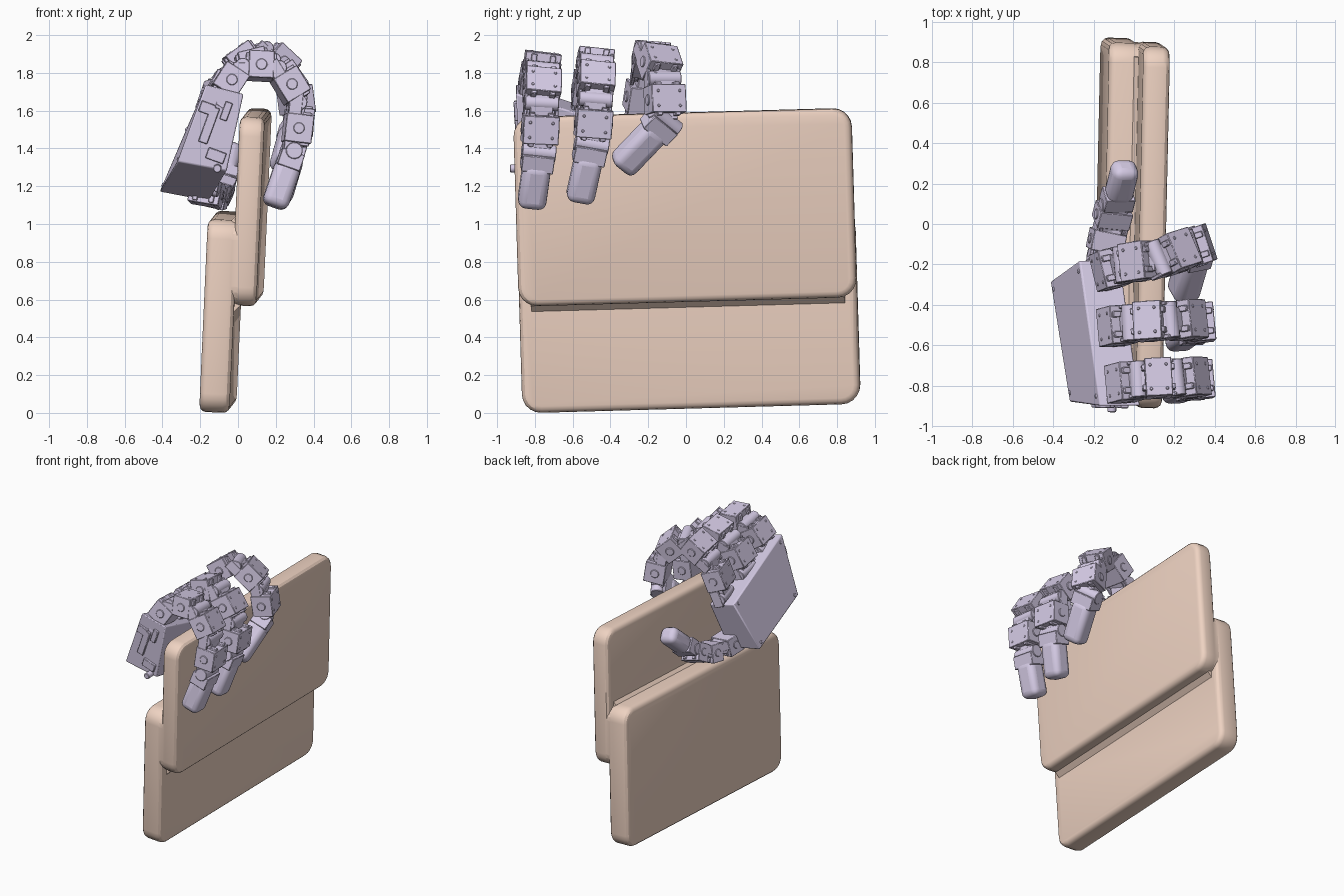
import bpy, bmesh, math
from mathutils import Matrix, Vector

if "Cube" in bpy.data.objects:
    bpy.data.objects.remove(bpy.data.objects["Cube"])


def material(name, rgb):
    m = bpy.data.materials.new(name)
    m.diffuse_color = (*rgb, 1)
    m.use_nodes = True
    m.node_tree.nodes["Principled BSDF"].inputs["Base Color"].default_value = m.diffuse_color
    return m


TAN = material("tan", (0.86, 0.65, 0.54))
LILAC = material("lilac", (0.67, 0.60, 0.79))


def finish(name, bm, mat, bevel=0.0, segments=2):
    bmesh.ops.recalc_face_normals(bm, faces=bm.faces)
    me = bpy.data.meshes.new(name)
    bm.to_mesh(me)
    bm.free()
    ob = bpy.data.objects.new(name, me)
    bpy.context.collection.objects.link(ob)
    me.materials.append(mat)
    if bevel:
        b = ob.modifiers.new("bevel", 'BEVEL')
        b.width, b.segments, b.limit_method = bevel, segments, 'ANGLE'
        b.angle_limit = math.radians(35)
    smooth(ob)
    return ob


def smooth(ob):
    bpy.ops.object.select_all(action='DESELECT')
    ob.select_set(True)
    bpy.context.view_layer.objects.active = ob
    bpy.ops.object.shade_smooth_by_angle(angle=math.radians(30))


def box(bm, frame, centre, size):
    m = frame @ Matrix.Translation(centre) @ Matrix.Diagonal((*size, 1))
    return bmesh.ops.create_cube(bm, size=1, matrix=m)["verts"]


def cyl(bm, frame, centre, r, depth, axis='Z', n=14):
    rot = {'X': Matrix.Rotation(math.pi / 2, 4, 'Y'), 'Y': Matrix.Rotation(math.pi / 2, 4, 'X'),
           'Z': Matrix.Identity(4)}[axis]
    bmesh.ops.create_cone(bm, cap_ends=True, segments=n, radius1=r, radius2=r, depth=depth,
                          matrix=frame @ Matrix.Translation(centre) @ rot)


def axes_frame(x, y, z, origin):
    m = Matrix((x, y, z)).transposed().to_4x4()
    m.translation = origin
    return m


def along(p, q, side):
    """Frame at p with z towards q and y along the hinge side."""
    z = (q - p).normalized()
    y = (side - z * side.dot(z)).normalized()
    return axes_frame(y.cross(z), y, z, p)


# ---- two offset slabs fused into one stepped board, slightly leaning ----
lean = axes_frame(Vector((1, -.022, -.045)), Vector((.022, 1, .028)), Vector((.045, -.03, 1)),
                  Vector((-.107, .03, .025)))


def slab(name, n0, n1, v0, v1, width=1.79, rim_round=.035):
    bm = bmesh.new()
    box(bm, Matrix.Identity(4), ((n0 + n1) / 2, 0, (v0 + v1) / 2), (n1 - n0, width, v1 - v0))
    corner = [e for e in bm.edges if abs(e.verts[0].co.x - e.verts[1].co.x) > .01]
    bmesh.ops.bevel(bm, geom=corner, offset=.1, segments=5, profile=.5, affect='EDGES')
    if rim_round:
        rim = [e for e in bm.edges if e.calc_face_angle(0) > 1]
        bmesh.ops.bevel(bm, geom=rim, offset=rim_round, segments=3, profile=.5, affect='EDGES')
    bm.transform(lean)
    return finish(name, bm, TAN)


def fillet(name, n, v, r):
    """Sloped strip filling the inside corner of a step."""
    bm = bmesh.new()
    box(bm, Matrix.Translation((n, 0, v)) @ Matrix.Rotation(math.pi / 4, 4, 'Y'), (0, 0, 0), (r, 1.66, r))
    bm.transform(lean)
    return finish(name, bm, TAN)


board = slab("stepped_board", -.08, .08, 0, 1.02)
for other in (slab("upper_slab", .065, .197, .57, 1.57),
              slab("core", .025, .118, .572, 1.018, 1.784, 0),
              fillet("lower_fillet", .08, .57, .045), fillet("ledge_fillet", .065, 1.02, .03)):
    u = board.modifiers.new("union", 'BOOLEAN')
    u.operation, u.object, u.solver = 'UNION', other, 'EXACT'
    bpy.context.view_layer.objects.active = board
    bpy.ops.object.modifier_apply(modifier="union")
    bpy.data.objects.remove(other)
smooth(board)

# ---- palm: tapered block, back face corners plus thickness ----
A, B = Vector((-.415, -.285, 1.17)), Vector((-.32, -.88, 1.33))
C, D = Vector((-.27, -.18, 1.51)), Vector((-.17, -.90, 1.74))
low, high = Vector((.26, 0, -.05)), Vector((.2, 0, -.05))
bm = bmesh.new()
for p in (A, B, C, D, A + low, B + low, C + high, D + high):
    bm.verts.new(p)
bmesh.ops.convex_hull(bm, input=bm.verts)
bmesh.ops.dissolve_limit(bm, angle_limit=.12, verts=bm.verts, edges=bm.edges)
finish("palm", bm, LILAC, .008)

# ---- palm fittings: back screws, side connector and ribs ----
bm = bmesh.new()
back = along(A, C, B - A)
mid = (A + B + C + D) / 4
for p in (A, B, C, D):
    f = back.copy()
    f.translation = p.lerp(mid, .14)
    cyl(bm, f, (0, 0, 0), .012, .012, 'X', 10)
side = along(B, D, Vector((0, -1, 0)))
side.translation = B
for x, z, sx, sz in ((-.18, .1, .1, .06), (-.09, .24, .05, .2), (-.05, .32, .08, .06), (-.15, .34, .04, .1)):
    box(bm, side, (x, 0, z), (sx, .03, sz))
cyl(bm, side, (-.21, .02, .04), .022, .06, 'Y')
finish("palm_fittings", bm, LILAC, .006, 1)


# ---- jointed fingers: servo blocks, brackets, hinges, rounded tips ----
def finger(name, points, hinge, scale=1.0):
    pts = [Vector(p) for p in points]
    bm = bmesh.new()
    for p, q in zip(pts[:-2], pts[1:-1]):
        f = along(p, q, hinge) @ Matrix.Diagonal((scale, scale, scale, 1))
        L = (q - p).length / scale
        body = min(.7 * L, .15)
        box(bm, f, (.012, 0, L * .52), (.145, .19, body))
        box(bm, f, (-.01, 0, L * .5), (.09, .12, L))
        cyl(bm, f, (0, 0, 0), .04, .18, 'Y')
        for s in (-1, 1):
            box(bm, f, (-.02, s * .083, .01), (.07, .018, .12))
            box(bm, f, (.05, s * .05, L * .52), (.05, .03, body + .03))
            cyl(bm, f, (.01, s * .096, L * .52), .03, .01, 'Y')
            for t in (-.04, .04):
                cyl(bm, f, (.083, s * .06, L * .52 + t), .009, .01, 'X', 8)
    # last hinge and fingertip neck
    f = along(pts[-2], pts[-1], hinge) @ Matrix.Diagonal((scale, scale, scale, 1))
    cyl(bm, f, (0, 0, 0), .045, .18, 'Y')
    box(bm, f, (0, 0, .05), (.125, .17, .09))
    finish(name, bm, LILAC, .006, 1)
    L = (pts[-1] - pts[-2]).length / scale
    bm = bmesh.new()
    box(bm, f, (0, 0, (L + .06) / 2), (.14, .15, L - .06))
    finish(name + "_tip", bm, LILAC, .042, 4)


across = Vector((.1, -1, .12))
finger("outer_finger", [(-.09, -.80, 1.66), (.02, -.77, 1.83), (.21, -.76, 1.82),
                        (.32, -.765, 1.64), (.29, -.78, 1.38), (.19, -.82, 1.09)], across)
finger("middle_finger", [(-.13, -.52, 1.60), (-.02, -.49, 1.81), (.18, -.475, 1.86),
                         (.32, -.48, 1.66), (.30, -.50, 1.42), (.21, -.565, 1.12)], across)
finger("inner_finger", [(-.15, -.24, 1.53), (-.06, -.20, 1.79), (.12, -.17, 1.92),
                        (.28, -.12, 1.77), (.31, -.11, 1.55), (.24, -.35, 1.30)], Vector((.3, -1, .22)))

# ---- thumb pressing on the back of the upper slab ----
finger("thumb", [(-.18, -.36, 1.19), (-.15, -.16, 1.16), (-.12, -.02, 1.17),
                 (-.09, .09, 1.23), (-.04, .29, 1.41)], Vector((-1, -.1, .2)), .88)
